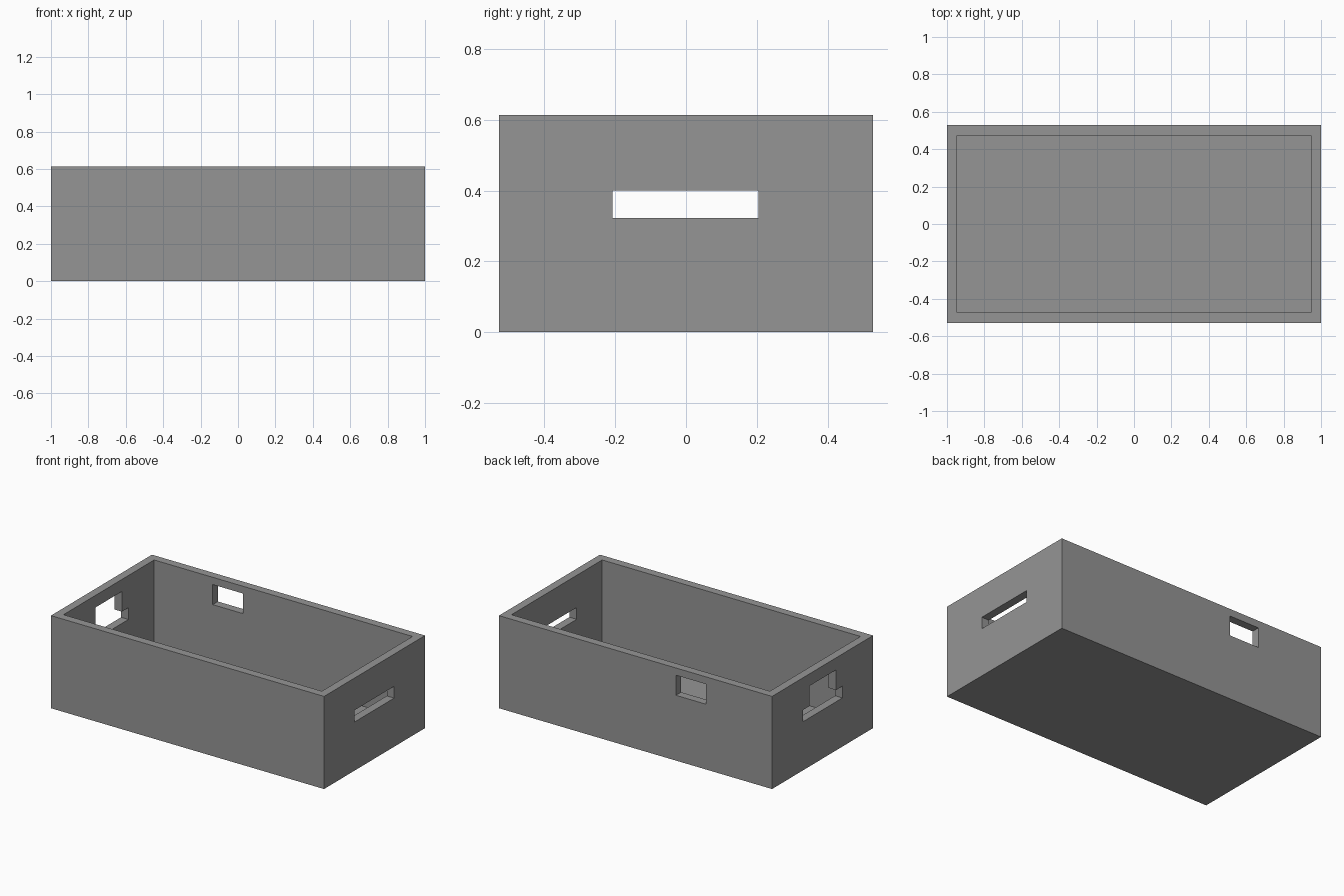
import bpy

if "Cube" in bpy.data.objects:
    bpy.data.objects.remove(bpy.data.objects["Cube"])

# Overall crate size and wall thickness
X, Y, H, T = 1.0, 0.528, 0.613, 0.054

grey = bpy.data.materials.new("mid_grey")
grey.diffuse_color = (0.3, 0.3, 0.3, 1)
grey.use_nodes = True
grey.node_tree.nodes["Principled BSDF"].inputs["Base Color"].default_value = grey.diffuse_color


def box(name, x0, x1, y0, y1, z0, z1):
    """Axis-aligned box between two corners."""
    bpy.ops.mesh.primitive_cube_add(
        size=1, location=((x0 + x1) / 2, (y0 + y1) / 2, (z0 + z1) / 2))
    ob = bpy.context.object
    ob.name = name
    ob.scale = (x1 - x0, y1 - y0, z1 - z0)
    bpy.ops.object.transform_apply(location=True, rotation=True, scale=True)
    ob.data.materials.append(grey)
    return ob


def cut(target, cutter):
    """Subtract a box and throw the cutter away."""
    cutter.hide_render = True
    mod = target.modifiers.new(cutter.name, 'BOOLEAN')
    mod.operation = 'DIFFERENCE'
    mod.solver = 'EXACT'
    mod.object = cutter
    bpy.context.view_layer.objects.active = target
    bpy.ops.object.modifier_apply(modifier=mod.name)
    bpy.data.objects.remove(cutter)


# Open-topped crate
crate = box("crate", -X, X, -Y, Y, 0, H)
cut(crate, box("cavity", -X + T, X - T, -Y + T, Y - T, T, H + 0.2))

# Handle slot through both end walls
cut(crate, box("handle_slot", -X - 0.1, X + 0.1, -0.208, 0.205, 0.322, 0.4))

# Taller opening above the slot in the left end wall
cut(crate, box("end_opening", -X - 0.1, -X + T + 0.1, -0.14, 0.136, 0.36, 0.533))

# Small window in the back wall
cut(crate, box("back_window", -0.517, -0.296, Y - T - 0.1, Y + 0.1, 0.432, 0.565))
